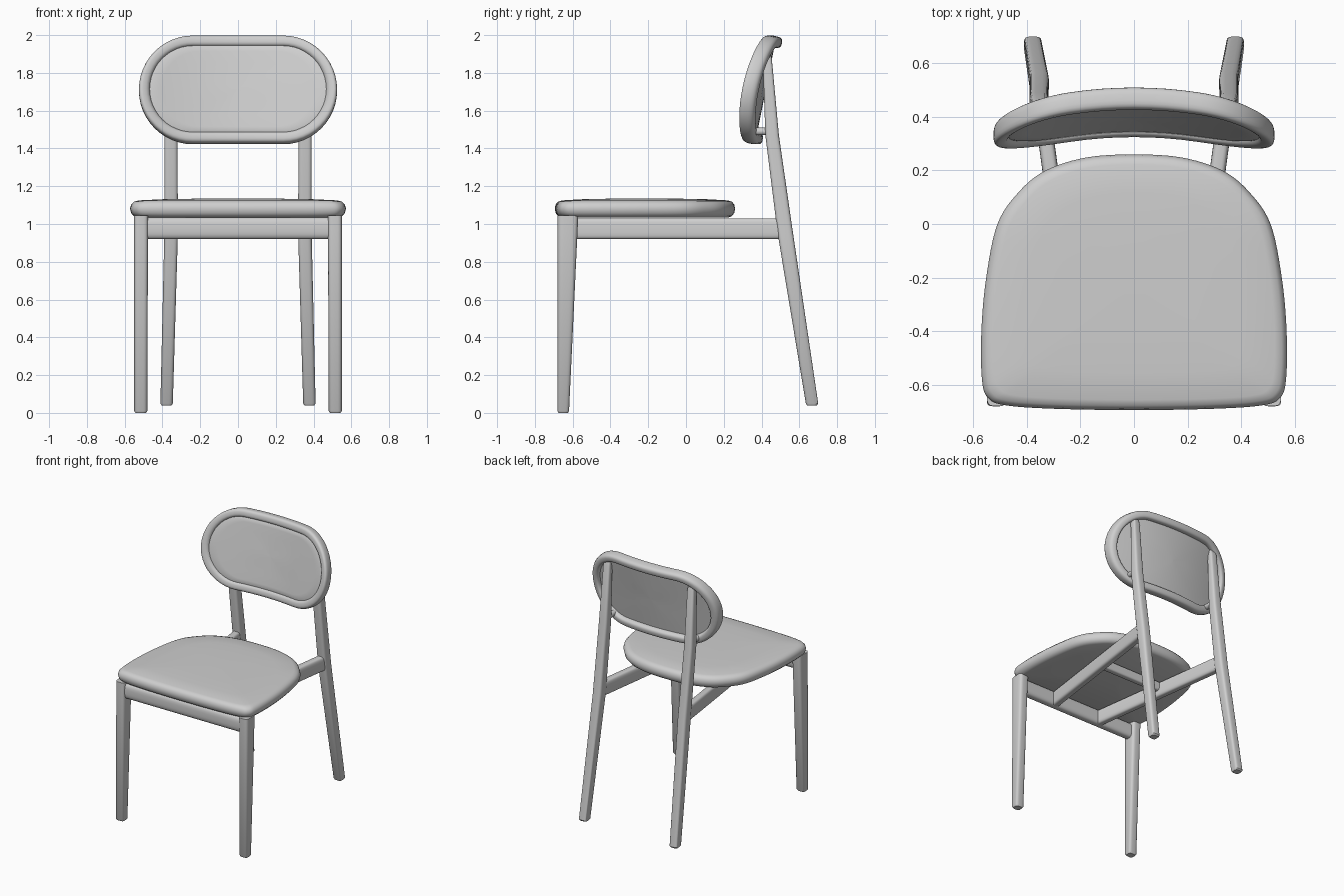
import bpy, bmesh, math
from mathutils import Vector

old = bpy.data.objects.get("Cube")
if old:
    bpy.data.objects.remove(old, do_unlink=True)

GREY = (0.62, 0.62, 0.62, 1.0)
mat = bpy.data.materials.new("light_grey")
mat.use_nodes = True
mat.diffuse_color = GREY
for node in mat.node_tree.nodes:
    if node.type == 'BSDF_PRINCIPLED':
        node.inputs["Base Color"].default_value = GREY


def loft(name, rings, loop=False):
    """Skin a list of equal-length rings; cap the ends unless they loop."""
    bm = bmesh.new()
    rows = [[bm.verts.new(p) for p in ring] for ring in rings]
    n = len(rows[0])
    pairs = list(zip(rows, rows[1:]))
    if loop:
        pairs.append((rows[-1], rows[0]))
    else:
        bm.faces.new(rows[0])
        bm.faces.new(rows[-1])
    for lower, upper in pairs:
        for i in range(n):
            j = (i + 1) % n
            bm.faces.new((lower[i], lower[j], upper[j], upper[i]))
    bmesh.ops.recalc_face_normals(bm, faces=bm.faces)
    mesh = bpy.data.meshes.new(name)
    bm.to_mesh(mesh)
    bm.free()
    mesh.materials.append(mat)
    mesh.polygons.foreach_set("use_smooth", [True] * len(mesh.polygons))
    mesh.set_sharp_from_angle(angle=math.radians(40))
    obj = bpy.data.objects.new(name, mesh)
    bpy.context.collection.objects.link(obj)
    return obj


def squircle(n=24, power=4):
    """Unit rounded square."""
    pts = []
    for i in range(n):
        t = math.tau * (i + 0.5) / n
        c, s = math.cos(t), math.sin(t)
        pts.append((math.copysign(abs(c) ** (2 / power), c),
                    math.copysign(abs(s) ** (2 / power), s)))
    return pts


def section(center, a, b, power=4):
    center, a, b = Vector(center), Vector(a), Vector(b)
    return [center + a * p + b * q for p, q in squircle(power=power)]


def bar(name, start, end, a, b, power=4):
    return loft(name, [section(start, a, b, power), section(end, a, b, power)])


def post(name, stations, side):
    """Tapered leg through stations of x, y, z, half width, half depth."""
    x, y, z, w, d = stations[0]
    rings = [(x, y, z, w * 0.8, d * 0.8), (x, y, z + 0.01, w, d)] + stations[1:]
    return loft(name, [section((side * x, y, z), (w, 0, 0), (0, d, 0))
                       for x, y, z, w, d in rings])


def catmull(pts, steps=6):
    out, n = [], len(pts)
    for i in range(n):
        p0, p1, p2, p3 = (Vector(pts[(i + k) % n]) for k in (-1, 0, 1, 2))
        for s in range(steps):
            t = s / steps
            out.append(0.5 * (2 * p1 + (p2 - p0) * t
                              + (2 * p0 - 5 * p1 + 4 * p2 - p3) * t ** 2
                              + (3 * p1 - p0 - 3 * p2 + p3) * t ** 3))
    return out


# Cushioned seat: rounded outline, soft edge profile
half = [(0, -.695), (.3, -.69), (.48, -.677), (.545, -.65), (.568, -.58),
        (.57, -.4), (.552, -.2), (.51, 0), (.43, .12), (.33, .2), (.18, .248), (0, .26)]
outline = catmull(half + [(-x, y) for x, y in half[-2:0:-1]])
seat_profile = [(.02, 1.035), (.93, 1.035), (.965, 1.042), (.99, 1.058), (1, 1.082),
                (.99, 1.103), (.965, 1.118), (.92, 1.125), (.7, 1.131), (.4, 1.134), (.02, 1.135)]
CY = -0.22
loft("seat", [[(p.x * s, CY + (p.y - CY) * s, z) for p in outline]
              for s, z in seat_profile])

# Legs, side rails and backrest pegs
for side, label in ((1, "left"), (-1, "right")):
    post(f"front_leg_{label}", [(.515, -.65, 0, .035, .031),
                                (.513, -.625, 1.045, .037, .055)], side)
    post(f"back_leg_{label}", [(.378, .667, .04, .033, .033),
                               (.354, .526, .95, .036, .041),
                               (.355, .456, 1.47, .035, .036),
                               (.35, .43, 1.88, .028, .024),
                               (.35, .424, 1.92, .022, .015)], side)
    bar(f"side_rail_{label}", (side * .355, .51, .975), (side * .2, -.62, .975),
        (.03, 0, 0), (0, 0, .055))
    bar(f"back_peg_{label}", (side * .35, .32, 1.49), (side * .35, .45, 1.49),
        (.02, 0, 0), (0, 0, .02), 2)

# Front rail and a cross brace under the seat
bar("front_rail", (-.5, -.63, .977), (.5, -.63, .977), (0, .035, 0), (0, 0, .058), 3)
bar("cross_brace", (-.28, -.05, .995), (.28, -.05, .995), (0, .025, 0), (0, 0, .035))


def stadium(inset, scale=1.0, n=24):
    """Rounded-end backrest outline, in width and height."""
    r, straight = 0.285 - inset, 0.24
    pts = []
    for sx, start in ((1, -math.pi / 2), (-1, math.pi / 2)):
        for i in range(n + 1):
            t = start + math.pi * i / n
            pts.append((scale * (sx * straight + r * math.cos(t)), scale * r * math.sin(t)))
        for k in range(1, 8):
            pts.append((scale * sx * straight * (1 - k / 4), scale * sx * r))
    return pts


def bend(pts, depth):
    """Place outline on the leaning, curved backrest surface."""
    return [(u, .417 + .2 * w - .31 * u * u + .98 * depth, 1.71 + w - .2 * depth)
            for u, w in pts]


# Backrest frame: rounded section swept around the outline
loft("backrest_frame", [bend(stadium(.03 + .03 * p), .041 * q)
                        for p, q in squircle(20, 3)], loop=True)

# Backrest panel: padded front, recessed back
panel_profile = [(.05, .02, -.03), (.05, .3, -.03), (.05, .6, -.03), (.05, .85, -.03),
                 (.05, .96, -.029), (.05, .99, -.024), (.05, 1, -.015), (.05, 1, .005),
                 (.05, .8, .005), (.05, .5, .005), (.05, .25, .005), (.05, .02, .005)]
loft("backrest_panel", [bend(stadium(i, s), d) for i, s, d in panel_profile])
